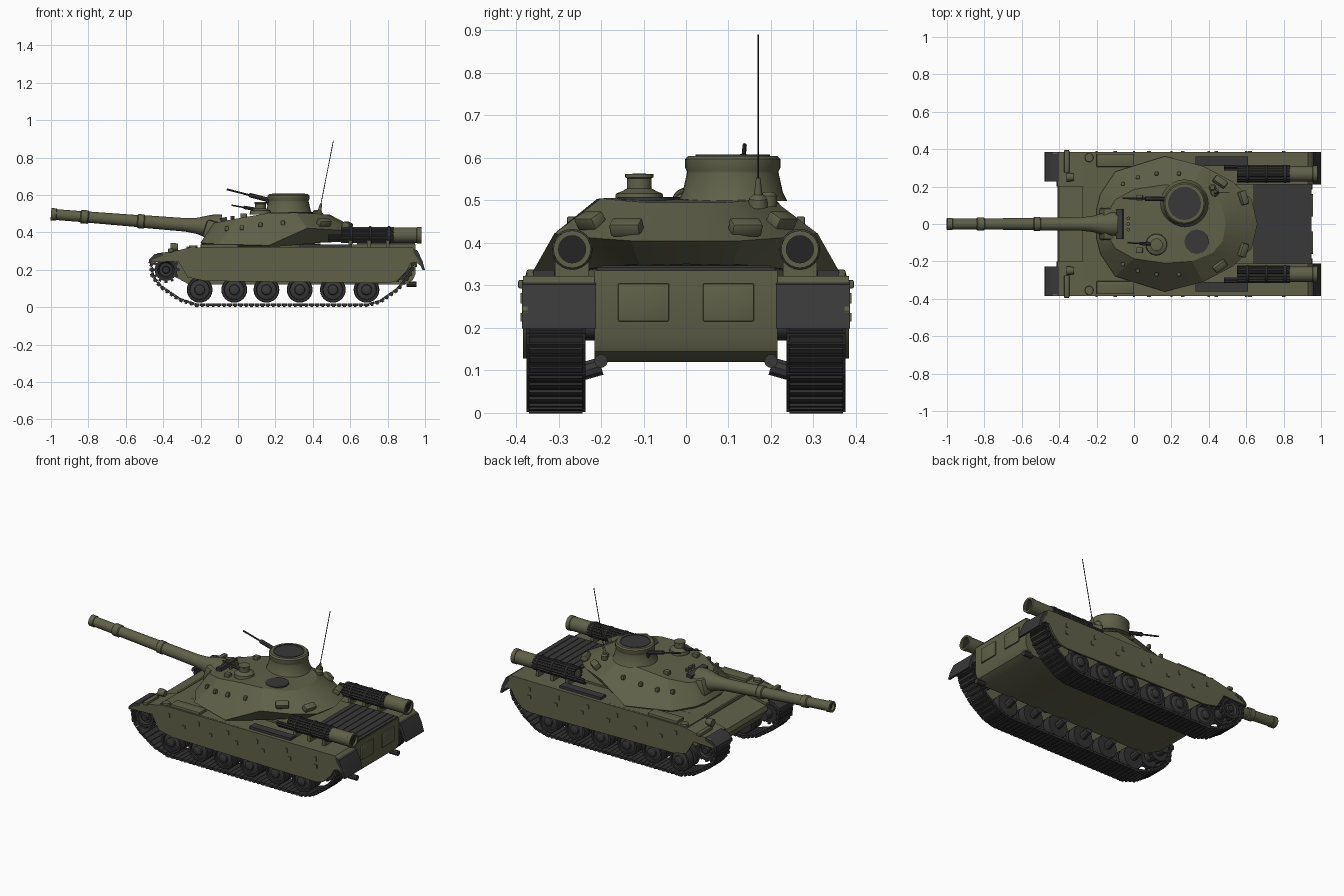
import bpy, bmesh, math
from mathutils import Vector, Matrix

if "Cube" in bpy.data.objects:
    bpy.data.objects.remove(bpy.data.objects["Cube"])

def material(name, rgb):
    m = bpy.data.materials.new(name)
    m.diffuse_color = (*rgb, 1)
    m.use_nodes = True
    m.node_tree.nodes["Principled BSDF"].inputs["Base Color"].default_value = m.diffuse_color
    return m

OLIVE = material("olive_paint", (0.116, 0.119, 0.066))
DARK = material("dark_grey", (0.040, 0.040, 0.041))
TRACK = material("track_steel", (0.030, 0.030, 0.031))
BLACK = material("black_rubber", (0.018, 0.018, 0.019))

def finish(name, bm, mat, angle=35):
    bmesh.ops.recalc_face_normals(bm, faces=bm.faces)
    me = bpy.data.meshes.new(name)
    bm.to_mesh(me)
    bm.free()
    me.materials.append(mat)
    me.shade_smooth()
    me.set_sharp_from_angle(angle=math.radians(angle))
    ob = bpy.data.objects.new(name, me)
    bpy.context.collection.objects.link(ob)
    return ob

def loft(bm, rings, cap=True, close=False):
    vs = [[bm.verts.new(p) for p in r] for r in rings]
    pairs = list(zip(vs, vs[1:])) + ([(vs[-1], vs[0])] if close else [])
    for a, b in pairs:
        for i in range(len(a)):
            j = (i + 1) % len(a)
            bm.faces.new((a[i], a[j], b[j], b[i]))
    if cap:
        return bm.faces.new(vs[0]), bm.faces.new(vs[-1])

def extrude_y(name, profile, y0, y1, mat):
    bm = bmesh.new()
    loft(bm, [[(x, y, z) for x, z in profile] for y in (y0, y1)])
    return finish(name, bm, mat)

def add_box(bm, c, size, rot=Matrix()):
    m = Matrix.Translation(c) @ rot.to_4x4() @ Matrix.Diagonal((*size, 1))
    bmesh.ops.create_cube(bm, size=1, matrix=m)

def box(name, c, size, mat, rot=Matrix(), bevel=0):
    bm = bmesh.new()
    add_box(bm, c, size, rot)
    if bevel:
        bmesh.ops.bevel(bm, geom=bm.edges[:], offset=bevel, segments=2, affect='EDGES', profile=0.5)
    return finish(name, bm, mat)

def lathe(name, profile, origin, axis, mat, seg=24):
    """Revolve (radius, distance along axis) points around an axis."""
    q = Vector(axis).to_track_quat('Z', 'Y')
    bm = bmesh.new()
    loft(bm, [[Vector(origin) + q @ Vector((r * math.cos(k * math.tau / seg), r * math.sin(k * math.tau / seg), t))
               for k in range(seg)] for r, t in profile])
    return finish(name, bm, mat)

def rod(name, a, b, r, mat, seg=10):
    d = Vector(b) - Vector(a)
    return lathe(name, [(r, 0), (r, d.length)], a, d, mat, seg)

# hull tub, sponsons, engine deck
extrude_y("hull", [(-.41, .24), (-.37, .18), (-.26, .12), (.89, .12), (.935, .145), (.95, .18), (.95, .335),
                   (.62, .335), (-.20, .32), (-.40, .265)], -.215, .215, OLIVE)
box("sponson_deck", (.33, 0, .297), (1.2, .74, .046), OLIVE)
lathe("turret_ring", [(.27, 0), (.27, .03)], (.17, 0, .31), (0, 0, 1), OLIVE, 32)
box("engine_deck", (.79, 0, .337), (.31, .42, .012), DARK)
for i in range(7):
    box("engine_deck_rib", (.66 + i * .043, 0, .344), (.012, .40, .005), DARK)
for y in (-.1, .1):
    box("rear_access_plate", (.952, y, .26), (.012, .12, .09), OLIVE, bevel=.004)
box("nose_splash_rail", (-.27, 0, .315), (.012, .40, .018), OLIVE)

# turret: base, flaring rim, roof (half outlines, mirrored)
base = [(-.18, .08, .32), (-.16, .15, .32), (-.08, .26, .32), (.165, .345, .32), (.33, .26, .335),
        (.45, .18, .345), (.55, .11, .35), (.58, 0, .35)]
rim = [(-.20, .08, .345), (-.18, .16, .342), (-.10, .28, .337), (.165, .362, .33), (.37, .31, .422),
       (.53, .225, .412), (.63, .13, .405), (.66, 0, .405)]
roof = [(-.13, .08, .45), (-.10, .13, .455), (0, .185, .475), (.165, .21, .503), (.31, .20, .505),
        (.42, .155, .50), (.475, .09, .495), (.49, 0, .495)]
bm = bmesh.new()
_, cap = loft(bm, [h + [(x, -y, z) for x, y, z in reversed(h) if y > 0] for h in (base, rim, roof)])
poked = bmesh.ops.poke(bm, faces=[cap])
poked["verts"][0].co = (.2, 0, .508)
finish("turret", bm, OLIVE, 22)

# main gun, pitched slightly up
g0, g1 = Vector((-.13, 0, .428)), Vector((-1, 0, .497))
axis = g1 - g0
L = axis.length
lathe("gun_barrel", [(.07, -.04), (.068, .0), (.058, .04), (.043, .09), (.036, .15), (.034, .37), (.038, .375),
                     (.038, .405), (.032, .41), (.03, .67), (.036, .675), (.036, .71), (.029, .715),
                     (.029, L - .03), (.033, L - .028), (.033, L), (.021, L), (.021, L - .03)], g0, axis, OLIVE)
lathe("gun_bore", [(.021, 0), (.021, .002)], g1 - axis.normalized() * .02, axis, BLACK)
box("mantlet", (-.135, 0, .41), (.09, .17, .10), OLIVE, Matrix.Rotation(.3, 4, 'Y'), .015)
box("mantlet_cover", (-.075, 0, .464), (.035, .16, .03), DARK, Matrix.Rotation(-.2, 4, 'Y'))
for y in (-.03, 0, .03):
    lathe("mantlet_bolt", [(.01, 0), (.01, .02)], (-.03, y, .468), (0, 0, 1), OLIVE, 8)

# commander cupola with sunken hatch
lathe("cupola", [(.128, 0), (.118, .02), (.108, .065), (.108, .07), (.112, .078), (.112, .098), (.104, .106),
                 (.082, .106), (.078, .085), (.01, .088)], (.27, .11, .499), (0, 0, 1), OLIVE, 32)
lathe("cupola_seal", [(.088, 0), (.088, .003), (.081, .003), (.081, 0)], (.27, .11, .605), (0, 0, 1), DARK, 32)
box("hatch_handle", (.27, .11, .59), (.05, .012, .01), OLIVE)
# loader sight and round hatch
lathe("loader_sight", [(.058, 0), (.055, .02), (.04, .026), (.029, .032), (.029, .056), (.033, .058),
                       (.033, .066), (.01, .067)], (.12, -.11, .496), (0, 0, 1), OLIVE)
lathe("round_hatch", [(.066, 0), (.066, .008)], (.335, -.095, .50), (0, 0, 1), DARK, 12)

# machine guns
rod("roof_gun_barrel", (-.06, .138, .63), (.08, .135, .594), .005, DARK, 8)
rod("roof_gun_body", (.06, .135, .60), (.19, .133, .566), .012, DARK, 8)
rod("roof_gun_mount", (.16, .134, .57), (.18, .134, .52), .012, DARK, 8)
rod("small_gun_barrel", (-.035, -.10, .545), (.05, -.105, .53), .004, DARK, 8)
rod("small_gun_body", (.03, -.104, .534), (.11, -.108, .52), .009, DARK, 8)

# antenna
lathe("antenna_base", [(.024, 0), (.022, .02), (.01, .03), (.005, .07)], (.43, .17, .485), (.08, 0, .38), OLIVE, 12)
rod("antenna", (.435, .17, .51), (.51, .17, .89), .0022, BLACK, 6)
lathe("antenna_tuner", [(.018, 0), (.02, .025), (.012, .035)], (.42, .195, .485), (0, 0, 1), OLIVE, 12)

# running gear path: closed track centre line in x, z
PATH = [(-.22, .013), (.69, .013), (.76, .032), (.85, .095), (.915, .17), (.935, .22), (.92, .262), (.87, .28),
        (-.37, .275), (-.43, .262), (-.462, .225), (-.455, .165), (-.41, .11), (-.31, .042)]

def walk(path, n):
    pts = [Vector((x, 0, z)) for x, z in path]
    segs = [(a, b, (b - a).length) for a, b in zip(pts, pts[1:] + pts[:1])]
    step = sum(s[2] for s in segs) / n
    left = 0
    for a, b, length in segs:
        while left < length:
            yield a.lerp(b, left / length), math.atan2(-(b - a).z, (b - a).x)
            left += step
        left -= length

WHEELS = [-.205, -.02, .152, .33, .507, .687]
SKIRT = [(-.465, .24), (-.46, .265), (-.43, .288), (-.33, .302), (-.25, .32), (.93, .322), (.965, .29), (.99, .24),
         (.985, .215), (.95, .24), (.925, .235), (.90, .19), (.85, .14), (.80, .128), (-.18, .14), (-.27, .16),
         (-.32, .245)]
FENDER = [(-.41, .285), (-.33, .302), (-.25, .318), (.93, .322), (.95, .305), (.93, .302), (-.25, .30), (-.41, .27)]
for s in (1, -1):
    # track links with raised pads
    bm = bmesh.new()
    for p, a in walk(PATH, 104):
        rot = Matrix.Rotation(a, 4, 'Y')
        add_box(bm, p + Vector((0, s * .306, 0)), (.027, .138, .014), rot)
        add_box(bm, p + Vector((0, s * .306, 0)) + rot @ Vector((0, 0, -.009)), (.014, .126, .009), rot)
    finish("track", bm, TRACK)
    # paired road wheels with hubs
    for x in WHEELS:
        lathe("road_wheel_tyre", [(.045, 0), (.066, 0), (.069, .006), (.069, .044), (.048, .046), (.048, .062),
                                  (.069, .064), (.069, .104), (.066, .11), (.054, .11), (.052, .10), (.03, .10)],
              (x, s * .25, .093), (0, s, 0), TRACK)
        lathe("road_wheel_hub", [(.05, 0), (.047, .006), (.028, .012), (.026, .024), (.018, .028)],
              (x, s * .344, .093), (0, s, 0), DARK, 18)
        rod("axle", (x, s * .2, .11), (x, s * .26, .093), .022, DARK)
    # idler, sprocket and return rollers
    for name, x, z, r in (("idler", -.385, .20, .06), ("drive_sprocket", .855, .205, .06)):
        for y in (.25, .335):
            lathe(name, [(r * .5, 0), (r, 0), (r, .025), (r * .75, .025), (r * .6, .012), (.022, .012), (.018, .03)],
                  (x, s * y, z), (0, s, 0), TRACK)
            bm = bmesh.new()
            for k in range(12):
                rot = Matrix.Rotation(k * math.tau / 12, 4, 'Y')
                add_box(bm, Vector((x, s * (y + .012), z)) + rot @ Vector((r, 0, 0)), (.022, .018, .014), rot)
            finish(name + "_teeth", bm, TRACK)
        rod(name + "_axle", (x, s * .2, z), (x, s * .35, z), .03, DARK, 14)
    for x in (.05, .35, .62):
        rod("return_roller", (x, s * .215, .235), (x, s * .34, .235), .028, TRACK, 14)
    # skirts, fenders and mud flaps
    extrude_y("side_skirt", SKIRT, s * .373, s * .384, OLIVE)
    extrude_y("fender", FENDER, s * .20, s * .38, OLIVE)
    extrude_y("front_mud_flap", [(-.40, .293), (-.445, .283), (-.475, .255), (-.478, .235), (-.465, .235),
                                 (-.455, .255), (-.40, .275)], s * .228, s * .386, DARK)
    extrude_y("rear_mud_flap", [(.935, .312), (.96, .302), (.985, .25), (1.0, .198), (.985, .20), (.965, .25),
                                (.94, .29)], s * .212, s * .386, DARK)
    for i in range(6):
        box("skirt_hinge", (-.2 + i * .2, s * .383, .27), (.012, .012, .025), OLIVE)
        box("skirt_latch", (-.1 + i * .18, s * .383, .225), (.02, .012, .02), OLIVE)
    # headlights and fender fittings
    box("headlight_bracket", (-.36, s * .335, .303), (.028, .12, .02), OLIVE, bevel=.004)
    lathe("headlight", [(.018, 0), (.022, .02), (.022, .04)], (-.32, s * .25, .322), (-1, 0, 0), OLIVE, 14)
    lathe("filler_cap", [(.024, 0), (.022, .012)], (-.24, s * .355, .318), (0, 0, 1), OLIVE, 14)
    box("fender_bin", (-.1, s * .34, .327), (.2, .07, .02), OLIVE, bevel=.004)
    box("tool_rail", (.47, s * .335, .328), (.28, .05, .016), DARK)
    # rear drums: olive tube with a sheath of dark bars
    c = Vector((0, s * .268, .385))
    lathe("rear_tube", [(.034, 0), (.034, .27), (.041, .275), (.041, .40), (.044, .402), (.044, .425), (.032, .425),
                        (.032, .38)], c + Vector((.555, 0, 0)), (1, 0, 0), OLIVE)
    lathe("rear_tube_grille", [(.032, 0), (.032, .002)], c + Vector((.965, 0, 0)), (1, 0, 0), BLACK)
    for k in range(14):
        a = k * math.tau / 14
        off = Vector((0, .039 * math.cos(a), .037 * math.sin(a)))
        start = .55 - (.07 if s * math.cos(a) > .3 and math.sin(a) < .2 else 0)
        rod("sheath_bar", c + off + Vector((start, 0, 0)), c + off + Vector((.835, 0, 0)), .0075, DARK, 6)
    for x in (.60, .70, .80):
        lathe("sheath_band", [(.044, 0), (.048, .003), (.048, .012), (.044, .015)], c + Vector((x, 0, 0)),
              (1, 0, 0), DARK)
        box("tube_cradle", (x, s * .268, .335), (.02, .08, .04), OLIVE)
    # turret stowage, grab rails and lifting eyes
    for x, y, z, yaw in ((.46, .225, .452, .95), (.585, .14, .437, .3)):
        box("turret_pouch", (x, s * y, z), (.04, .075, .035), OLIVE,
            Matrix.Rotation(s * yaw, 4, 'Z') @ Matrix.Rotation(.5, 4, 'Y'), .008)
    for x, y, z in ((-.06, .215, .42), (.02, .25, .425), (.12, .27, .44), (.24, .27, .45)):
        box("lifting_eye", (x, s * y, z), (.02, .02, .025), OLIVE, bevel=.004)
    box("roof_periscope", (.03, s * .14, .488), (.035, .03, .025), OLIVE, bevel=.004)
    rod("tow_hook", (.90, s * .2, .122), (.955, s * .2, .122), .016, DARK)
